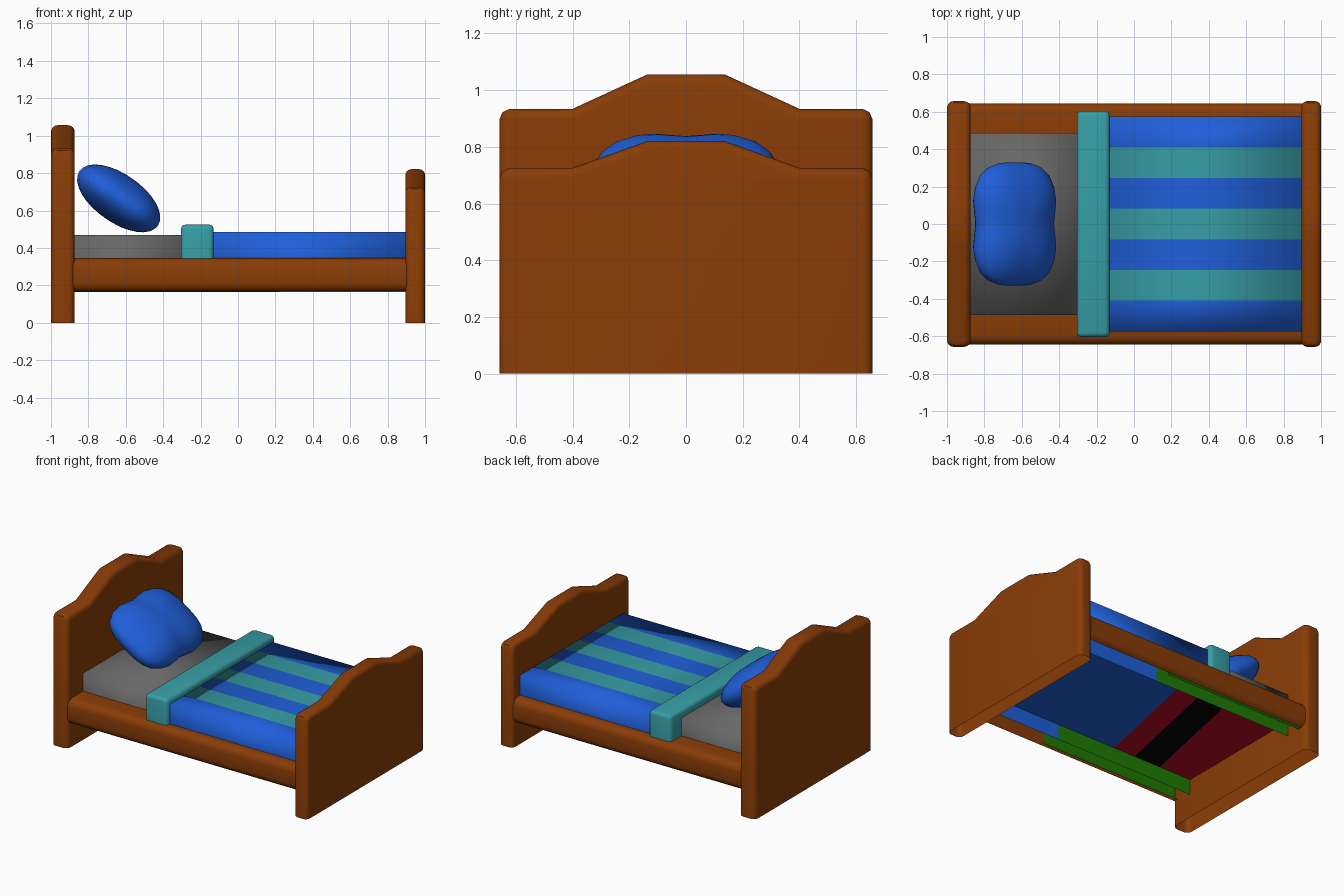
import bpy, bmesh, math
from mathutils import Vector, Matrix

if "Cube" in bpy.data.objects:
    bpy.data.objects.remove(bpy.data.objects["Cube"])


def mat(name, rgb):
    m = bpy.data.materials.new(name)
    m.diffuse_color = (*rgb, 1)
    m.use_nodes = True
    m.node_tree.nodes["Principled BSDF"].inputs["Base Color"].default_value = m.diffuse_color
    return m


WOOD = mat("brown wood", (0.252, 0.046, 0.002))
BLUE = mat("blue cloth", (0.014, 0.115, 0.70))
TEAL = mat("teal cloth", (0.038, 0.345, 0.385))
GREY = mat("grey sheet", (0.138, 0.138, 0.138))
GREEN = mat("green underside", (0.014, 0.20, 0.001))
RED = mat("red underside", (0.50, 0.003, 0.016))
BLACK = mat("black underside", (0.001, 0.001, 0.001))


def finish(bm, name, mats, smooth=40):
    bm.normal_update()
    me = bpy.data.meshes.new(name)
    bm.to_mesh(me)
    bm.free()
    for m in mats:
        me.materials.append(m)
    ob = bpy.data.objects.new(name, me)
    bpy.context.collection.objects.link(ob)
    bpy.context.view_layer.objects.active = ob
    bpy.ops.object.select_all(action='DESELECT')
    ob.select_set(True)
    bpy.ops.object.shade_smooth_by_angle(angle=math.radians(smooth))
    return ob


def box(lo, hi):
    bm = bmesh.new()
    bmesh.ops.create_cube(bm, size=1)
    for v in bm.verts:
        v.co = Vector([(a + b) / 2 + c * (b - a) for a, b, c in zip(lo, hi, v.co)])
    return bm


def cut(bm, co, no):
    geom = bm.verts[:] + bm.edges[:] + bm.faces[:]
    bmesh.ops.bisect_plane(bm, geom=geom, plane_co=co, plane_no=no)


def bevel(bm, edges, width, segments):
    bmesh.ops.bevel(bm, geom=edges, offset=width, segments=segments,
                    profile=0.5, affect='EDGES', clamp_overlap=True)


def open_bottom(bm):
    bmesh.ops.recalc_face_normals(bm, faces=bm.faces[:])
    bm.normal_update()
    bmesh.ops.delete(bm, geom=[f for f in bm.faces if f.normal.z < -0.98],
                     context='FACES')


# Headboard and footboard: arched profile with rounded rims, open below
def end_board(name, x0, x1, shoulder, peak, rim):
    half = [(0.657, 0), (0.657, shoulder - 0.035), (0.647, shoulder - 0.012),
            (0.622, shoulder), (0.4, shoulder), (0.135, peak)]
    outline = half + [(-y, z) for y, z in reversed(half)]
    bm = bmesh.new()
    face = bm.faces.new([bm.verts.new((x0, y, z)) for y, z in outline])
    ext = bmesh.ops.extrude_face_region(bm, geom=[face])
    for v in ext["geom"]:
        if isinstance(v, bmesh.types.BMVert):
            v.co.x = x1
    rims = [e for e in bm.edges
            if abs(e.verts[0].co.x - e.verts[1].co.x) < 1e-5
            and max(v.co.z for v in e.verts) > 0.01]
    bevel(bm, rims, rim, 4)
    open_bottom(bm)
    finish(bm, name, [WOOD])


end_board("headboard", -1.0, -0.873, 0.934, 1.056, 0.036)
end_board("footboard", 0.895, 1.0, 0.726, 0.821, 0.032)

# Side rails: open below, rounded outside, coloured on the hidden inner face
for side, label in ((-1, "front"), (1, "back")):
    ys = sorted((side * 0.485, side * 0.645))
    bm = box((-0.885, ys[0], 0.165), (0.9, ys[1], 0.345))
    outer = [e for e in bm.edges if all(abs(v.co.y) > 0.6 for v in e.verts)
             and abs(e.verts[0].co.x - e.verts[1].co.x) > 1]
    bevel(bm, outer, 0.05, 4)
    cut(bm, (0.22, 0, 0), (1, 0, 0))
    open_bottom(bm)
    bm.normal_update()
    for f in bm.faces:
        if f.normal.y * side < -0.9:
            f.material_index = 1 if f.calc_center_median().x < 0.22 else 2
    finish(bm, label + "_rail", [WOOD, GREEN, BLUE], 60)

    # Green lining inside the rail, seen only from below
    bm = bmesh.new()
    rows = [[bm.verts.new((x, side * y, z)) for x in (-0.88, 0.22)]
            for y, z in ((0.591, 0.168), (0.617, 0.188), (0.639, 0.225), (0.639, 0.30))]
    for a, b in zip(rows, rows[1:]):
        bm.faces.new(a + b[::-1])
    finish(bm, label + "_rail_lining", [GREEN])

# Mattress
bm = box((-0.88, -0.486, 0.275), (-0.28, 0.486, 0.47))
open_bottom(bm)
finish(bm, "mattress", [GREY], 180)

# Bed underside: one sheet with slanted colour bands
bm = bmesh.new()
bm.faces.new([bm.verts.new(p) for p in ((-0.88, -0.486, 0.275), (-0.88, 0.486, 0.275),
                                        (0.9, 0.486, 0.275), (0.9, -0.486, 0.275))])
bounds = (-0.52, -0.31, -0.14)
for c in bounds:
    cut(bm, (c, 0, 0.275), (1, -0.21, 0))
for f in bm.faces:
    p = f.calc_center_median()
    f.material_index = sum(p.x - 0.21 * p.y > c for c in bounds)
finish(bm, "bed_underside", [RED, BLACK, RED, BLUE])

# Blanket with seven lengthwise stripes on top, softly shaded
W = 0.574
bm = box((-0.14, -W, 0.335), (0.9, W, 0.485))
for i in range(1, 7):
    cut(bm, (0, -W + i * 2 * W / 7, 0), (0, 1, 0))
open_bottom(bm)
bm.normal_update()
for f in bm.faces:
    stripe = int((f.calc_center_median().y + W) / (2 * W / 7))
    if f.normal.z > 0.9 and stripe % 2:
        f.material_index = 1
finish(bm, "blanket", [BLUE, TEAL], 180)

# Folded-over blanket edge
bm = box((-0.305, -0.605, 0.335), (-0.13, 0.605, 0.525))
bevel(bm, [e for e in bm.edges if max(v.co.z for v in e.verts) > 0.5], 0.025, 3)
open_bottom(bm)
finish(bm, "blanket_fold", [TEAL])

# Pillow: squarish ellipsoid pinched across the middle, leaning on the headboard
bm = bmesh.new()
bmesh.ops.create_uvsphere(bm, u_segments=32, v_segments=16, radius=1)
for v in bm.verts:
    x, y, z = v.co
    r = math.hypot(x, y)
    if r > 1e-5:
        k = r / (abs(x) ** 3.2 + abs(y) ** 3.2) ** (1 / 3.2)
        x, y = x * k, y * k
    pinch = math.exp(-(y / 0.26) ** 2)
    v.co = (x * 0.262 * (1 - 0.08 * pinch), y * 0.33, z * 0.134 * (1 - 0.05 * pinch))
bm.transform(Matrix.Translation((-0.638, 0, 0.665)) @ Matrix.Rotation(math.radians(35), 4, 'Y'))
finish(bm, "pillow", [BLUE], 80)
